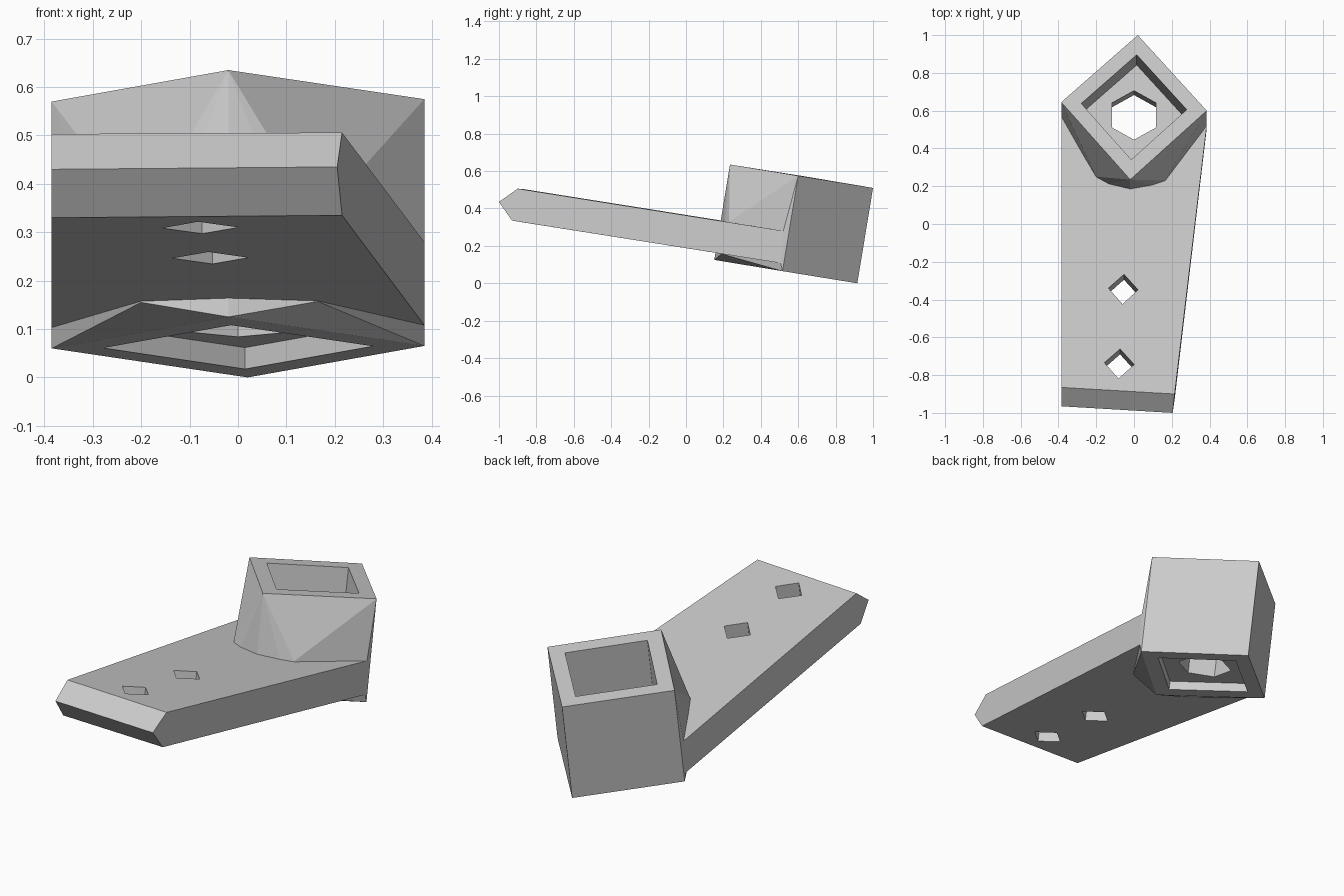
import bpy, bmesh, math
from mathutils import Vector as V

cube = bpy.data.objects.get("Cube")
if cube:
    bpy.data.objects.remove(cube)

grey = bpy.data.materials.new("light_grey")
grey.use_nodes = True
grey.diffuse_color = (0.6, 0.6, 0.6, 1)
grey.node_tree.nodes["Principled BSDF"].inputs["Base Color"].default_value = (0.6, 0.6, 0.6, 1)

AXIS = V((0, 0.165, 1)).normalized()      # tilted socket axis


def finish(bm, name):
    bmesh.ops.recalc_face_normals(bm, faces=bm.faces[:])
    mesh = bpy.data.meshes.new(name)
    bm.to_mesh(mesh)
    bm.free()
    mesh.materials.append(grey)
    obj = bpy.data.objects.new(name, mesh)
    bpy.context.collection.objects.link(obj)
    return obj


def loft(name, rings):
    """Closed solid through matching rings of points."""
    bm = bmesh.new()
    loops = [[bm.verts.new(p) for p in ring] for ring in rings]
    n = len(loops[0])
    for a, b in zip(loops, loops[1:]):
        for i in range(n):
            j = (i + 1) % n
            bm.faces.new((a[i], a[j], b[j], b[i]))
    bm.faces.new(loops[0])
    bm.faces.new(loops[-1])
    return finish(bm, name)


def hull(name, points):
    bm = bmesh.new()
    for p in points:
        bm.verts.new(p)
    bmesh.ops.convex_hull(bm, input=bm.verts[:])
    bmesh.ops.dissolve_limit(bm, angle_limit=math.radians(0.7),
                             verts=bm.verts[:], edges=bm.edges[:])
    return finish(bm, name)


def cutter(name, ring, low, high):
    """Prism along the tilted axis, used only for cutting."""
    obj = loft(name, [[p + AXIS * h for p in ring] for h in (low, high)])
    obj.hide_render = True
    obj.hide_viewport = True
    return obj


def cut(obj, tools):
    for tool in tools:
        mod = obj.modifiers.new(tool.name, 'BOOLEAN')
        mod.operation = 'DIFFERENCE'
        mod.solver = 'EXACT'
        mod.object = tool


# Socket rims: front, left, back, right corners
top_rim = [V((-0.02, 0.235, 0.635)), V((-0.385, 0.645, 0.57)),
           V((0.02, 1.0, 0.51)), V((0.385, 0.6, 0.575))]
bottom_rim = [p + V((0, -0.084, -0.51)) for p in top_rim]
top_mid = sum(top_rim, V()) / 4
bottom_mid = sum(bottom_rim, V()) / 4


def diamond(center, scale):
    return [center + (p - top_mid) * scale for p in top_rim]


# Where the socket's flared front meets the arm, above and below
upper_joint = [V((-0.385, 0.57, 0.275)), V((-0.2, 0.25, 0.328)),
               V((0.165, 0.23, 0.33)), V((0.385, 0.52, 0.28))]
lower_joint = [V((-0.385, 0.55, 0.103)), V((-0.2, 0.2, 0.155)),
               V((0.165, 0.19, 0.157)), V((0.385, 0.505, 0.108))]
socket = hull("socket", top_rim + bottom_rim + upper_joint + lower_joint)

# Arm: bevelled-nose bar, each ring runs from nose top round to nose bottom
left_side = [V((-0.385, -0.865, 0.503)), upper_joint[0], lower_joint[0],
             V((-0.385, -0.9, 0.33)), V((-0.385, -0.965, 0.43))]
right_side = [V((0.215, -0.9, 0.506)), upper_joint[3], lower_joint[3],
              V((0.215, -0.93, 0.335)), V((0.205, -1.0, 0.435))]
arm = loft("arm", [left_side, right_side])

# Recesses at both ends of the socket and the six-sided hole between them
upper_recess = cutter("upper_recess_cutter", diamond(top_mid, 0.725), -0.33, 0.05)
lower_recess = cutter("lower_recess_cutter", diamond(bottom_mid, 0.725), -0.05, 0.045)
hole_mid = top_mid - AXIS * 0.33
hole_ring = []
for i in range(6):
    a = math.radians(60 * i + 90)
    flat = V((0.135 * math.cos(a), 0.13 * math.sin(a), 0))
    hole_ring.append(hole_mid + V((0, 0.01, 0)) + flat - V((0, 0, flat.y * 0.165)))
center_hole = cutter("center_hole_cutter", hole_ring, -0.25, 0.05)
socket_tools = [upper_recess, lower_recess, center_hole]

# Two square bolt holes through the arm
bolt_tools = []
for name, x, y in (("rear", -0.057, -0.345), ("front", -0.078, -0.74)):
    mid = V((x, y, 0.505 - (y + 0.9) * 0.158))
    bolt_tools.append(cutter(name + "_bolt_hole_cutter", diamond(mid, 0.205), -0.3, 0.1))

cut(socket, socket_tools)
cut(arm, socket_tools + bolt_tools)
